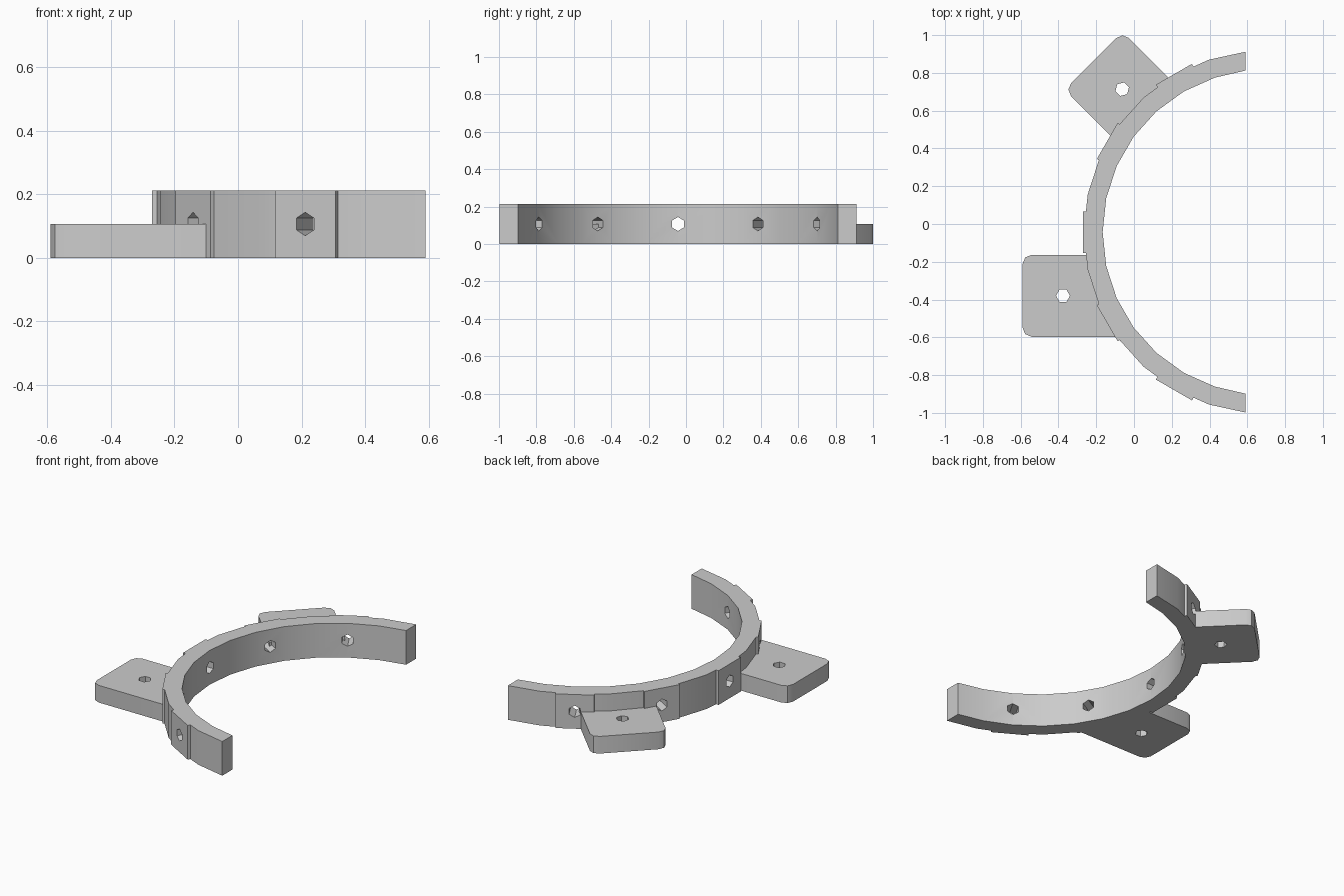
import bpy, bmesh
from math import radians, cos, sin
from mathutils import Matrix, Vector

cube = bpy.data.objects.get("Cube")
if cube:
    bpy.data.objects.remove(cube)

CX, CY = 0.694, -0.043          # centre of the arc
R_IN, R_OUT, R_PAD = 0.86, 0.96, 0.965
HEIGHT, TAB_H = 0.213, 0.107
HOLE_R = 0.037
END = -0.104                    # cut ends of the arc, relative to its centre
ARC = [radians(a) for a in range(96, 265, 12)]

grey = bpy.data.materials.new("light grey")
grey.use_nodes = True
grey.diffuse_color = (0.6, 0.6, 0.6, 1)
grey.node_tree.nodes["Principled BSDF"].inputs["Base Color"].default_value = (0.6, 0.6, 0.6, 1)


def prism(name, points, z0, z1, matrix):
    """Extrude a flat outline from z0 to z1, then place it."""
    bm = bmesh.new()
    face = bm.faces.new([bm.verts.new((x, y, z0)) for x, y in points])
    ext = bmesh.ops.extrude_face_region(bm, geom=[face])
    verts = [v for v in ext["geom"] if isinstance(v, bmesh.types.BMVert)]
    bmesh.ops.translate(bm, verts=verts, vec=(0, 0, z1 - z0))
    bmesh.ops.recalc_face_normals(bm, faces=bm.faces)
    bm.transform(matrix)
    mesh = bpy.data.meshes.new(name)
    bm.to_mesh(mesh)
    bm.free()
    mesh.materials.append(grey)
    obj = bpy.data.objects.new(name, mesh)
    bpy.context.collection.objects.link(obj)
    return obj


def combine(target, tool, operation):
    mod = target.modifiers.new("combine", 'BOOLEAN')
    mod.operation, mod.solver, mod.object = operation, 'EXACT', tool
    bpy.context.view_layer.objects.active = target
    bpy.ops.object.modifier_apply(modifier=mod.name)
    bpy.data.objects.remove(tool)


def circle(r, n):
    return [(r * cos(radians(360 * i / n)), r * sin(radians(360 * i / n))) for i in range(n)]


def rect(x0, x1, half):
    return [(x0, -half), (x1, -half), (x1, half), (x0, half)]


def finish(obj):
    bpy.ops.object.select_all(action='DESELECT')
    obj.select_set(True)
    bpy.context.view_layer.objects.active = obj
    bpy.ops.object.shade_smooth_by_angle(angle=radians(25))


centre = Matrix.Translation((CX, CY, 0))

# Curved band with square-cut ends
outer = [(min(R_OUT * cos(a), END), R_OUT * sin(a)) for a in ARC]
inner = [(min(R_IN * cos(a), END), R_IN * sin(a)) for a in reversed(ARC)]
band = prism("curved_band", outer + inner, 0, HEIGHT, centre)

# Flat pads on the outside, each with a radial hexagonal hole
angles = range(120, 241, 30)
for a in angles:
    turn = centre @ Matrix.Rotation(radians(a), 4, 'Z')
    combine(band, prism("pad", rect(0.9, R_PAD, 0.11), 0, HEIGHT, turn), 'UNION')
for a in angles:
    aim = (centre @ Matrix.Rotation(radians(a), 4, 'Z')
           @ Matrix.Translation((0, 0, TAB_H)) @ Matrix.Rotation(radians(90), 4, 'Y'))
    combine(band, prism("hole", circle(HOLE_R, 6), 0.7, 1.1, aim), 'DIFFERENCE')
finish(band)


# Mounting tabs: outer corners rounded, root ending inside the band
def tab(name, angle, offset):
    half, reach, r = 0.217, 1.284, 0.048
    corner = [(reach - r + r * cos(radians(t)), half - r + r * sin(radians(t))) for t in (0, 45, 90)]
    outline = corner + [(0.68, half), (0.68, -half)] + [(x, -y) for x, y in reversed(corner)]
    place = centre @ Matrix.Rotation(radians(angle), 4, 'Z') @ Matrix.Translation((0, offset, 0))
    plate = prism(name, outline, 0, TAB_H, place)
    combine(plate, prism("root_cut", circle(0.91, 30), -0.1, 0.3, centre), 'DIFFERENCE')
    at_hole = place @ Matrix.Translation(Vector((1.07, 0, 0)))
    combine(plate, prism("hole", circle(HOLE_R, 6), -0.1, 0.3, at_hole), 'DIFFERENCE')
    finish(plate)


tab("front_tab", 180, 0.337)
tab("back_tab", 135, 0)
